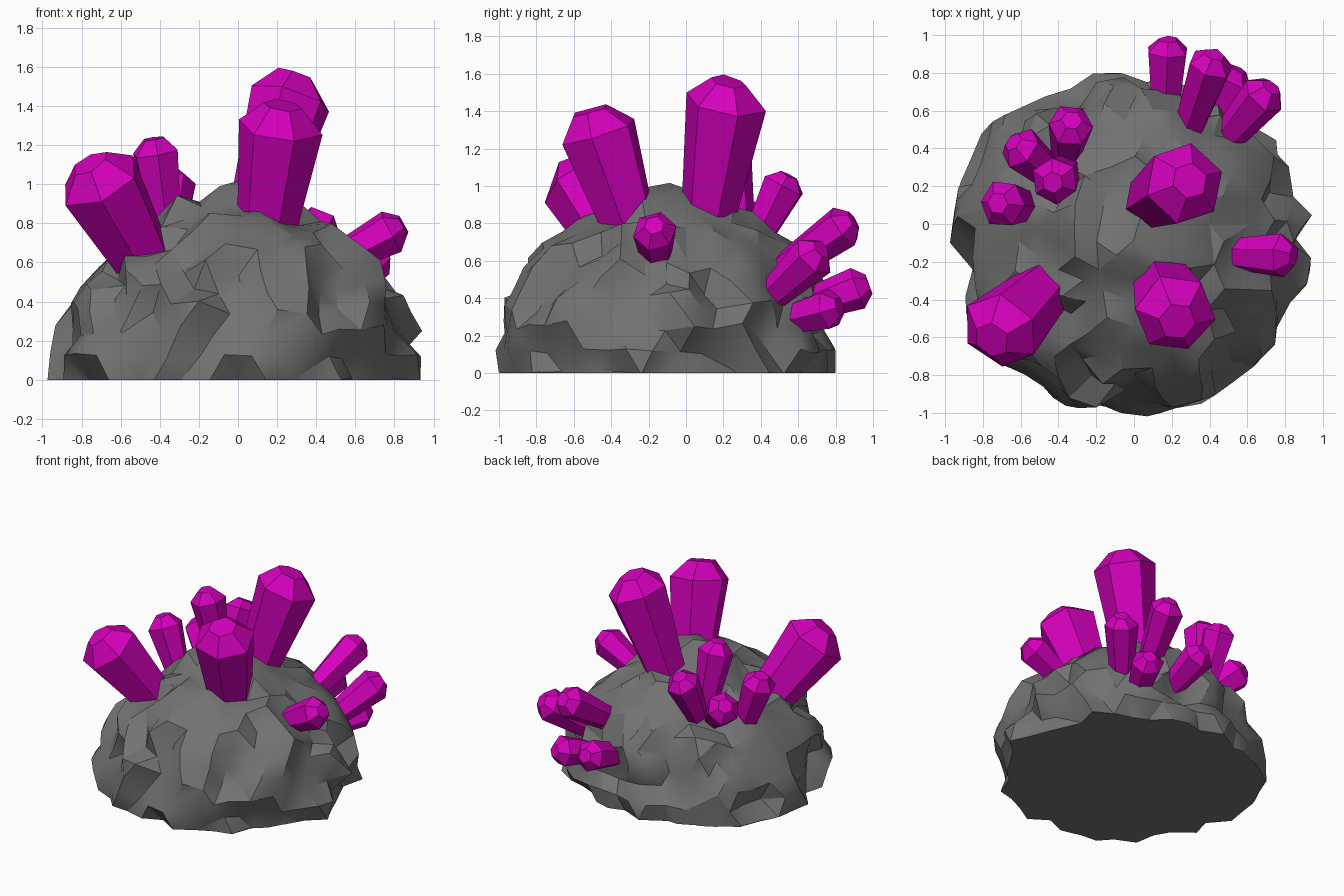
import bpy, bmesh, math, random
from mathutils import Vector, noise

random.seed(7)
if "Cube" in bpy.data.objects:
    bpy.data.objects.remove(bpy.data.objects["Cube"])


def material(name, rgb):
    m = bpy.data.materials.new(name)
    m.use_nodes = True
    color = (*rgb, 1)
    m.diffuse_color = color
    m.node_tree.nodes["Principled BSDF"].inputs["Base Color"].default_value = color
    return m


grey = material("stone grey", (0.17, 0.17, 0.17))
magenta = material("crystal magenta", (0.66, 0.0, 0.50))


def finish(bm, name, mat, angle):
    bmesh.ops.recalc_face_normals(bm, faces=bm.faces[:])
    mesh = bpy.data.meshes.new(name)
    bm.to_mesh(mesh)
    bm.free()
    mesh.materials.append(mat)
    obj = bpy.data.objects.new(name, mesh)
    bpy.context.collection.objects.link(obj)
    bpy.ops.object.select_all(action="DESELECT")
    obj.select_set(True)
    bpy.context.view_layer.objects.active = obj
    if angle:
        bpy.ops.object.shade_smooth_by_angle(angle=math.radians(angle))


# Rock: eight slopes from foot to crown, as distances from the centre of the base
SLOPES = [
    (.91, .97, .94, .95, .96, 1),
    (.88, .92, .93, .95, .96, 1),
    (.85, .90, .95, 1.0, 1.0, 1),
    (.97, .97, .96, .95, .99, 1),
    (.95, .95, .93, .92, 1.0, 1),
    (.95, .97, .95, .88, .95, 1),
    (.88, .91, .98, .97, .96, 1),
    (.91, .95, .97, .95, .92, 1),
]
CENTRE = Vector((0, -0.1, 0))


def mix(a, b, f):
    return a + (b - a) * f


def rock_radius(d):
    around = (math.atan2(d.y, d.x) / math.tau % 1) * len(SLOPES)
    i, f = int(around) % len(SLOPES), around % 1
    up = max(0, math.asin(d.z)) / (math.pi / 2) * 5
    j = min(int(up), 4)
    here, following = SLOPES[i], SLOPES[(i + 1) % len(SLOPES)]
    return mix(mix(here[j], here[j + 1], up - j), mix(following[j], following[j + 1], up - j), f)


def plate_offset(d):
    # every cell of the surface is raised or sunk as one chip
    nearest = noise.voronoi(d * 5)[1][0]
    return noise.cell(nearest * 37.0) * 0.07 - 0.035


bm = bmesh.new()
bmesh.ops.create_icosphere(bm, subdivisions=4, radius=1)
for v in bm.verts:
    d = v.co.normalized()
    d = (d + 0.03 * noise.noise_vector(d * 9)).normalized()
    v.co = CENTRE + d * (rock_radius(d) + plate_offset(d) + 0.03 * noise.noise(d * 4))
bmesh.ops.dissolve_limit(bm, angle_limit=math.radians(11), verts=bm.verts[:], edges=bm.edges[:])
bmesh.ops.triangulate(bm, faces=bm.faces[:])
bmesh.ops.bisect_plane(bm, geom=bm.verts[:] + bm.edges[:] + bm.faces[:],
                       plane_co=(0, 0, 0), plane_no=(0, 0, 1), clear_inner=True)
rim = [e for e in bm.edges if e.is_boundary]
bmesh.ops.holes_fill(bm, edges=rim, sides=0)
finish(bm, "rock", grey, 30)


# Crystals: six-sided shafts that widen upward and end in a bevelled cap
def crystal(name, base, tip, radius, turn=0.0):
    base, tip = Vector(base), Vector(tip)
    axis = (tip - base).normalized()
    rot = axis.to_track_quat("Z", "Y")
    length = (tip - base).length
    rings = [(-0.12, 0.66), (length - radius * 0.55, 1.0), (length, 0.46)]
    bm = bmesh.new()
    loops = []
    for h, scale in rings:
        loop = []
        for k in range(6):
            a = math.radians(turn) + k * math.tau / 6
            r = radius * scale * random.uniform(0.97, 1.05)
            z = h + random.uniform(-0.05, 0.05) * radius
            loop.append(bm.verts.new(base + rot @ Vector((r * math.cos(a), r * math.sin(a), z))))
        loops.append(loop)
    for low, high in zip(loops, loops[1:]):
        for k in range(6):
            n = (k + 1) % 6
            bm.faces.new((low[k], low[n], high[n], high[k]))
    bm.faces.new(loops[0][::-1])
    bm.faces.new(loops[-1])
    finish(bm, name, magenta, 0)


crystal("large_crystal_top", (.11, .13, .9), (.295, .23, 1.56), .215, 20)
crystal("large_crystal_front", (.15, -.31, .8), (.23, -.515, 1.4), .215, 30)
crystal("large_crystal_side", (-.5, -.36, .64), (-.755, -.615, 1.11), .22, 10)
crystal("small_crystal_right", (.6, -.16, .66), (.845, -.17, .79), .12, 15)
crystal("back_crystal_upper_outer", (.54, .51, .46), (.725, .725, .66), .12)
crystal("back_crystal_upper_inner", (.31, .57, .59), (.425, .895, .815), .12, 25)
crystal("back_crystal_lower_outer", (.43, .6, .3), (.545, .82, .355), .115, 10)
crystal("back_crystal_lower_inner", (.17, .67, .37), (.18, .975, .475), .115, 30)
crystal("left_crystal_back", (-.35, .42, .8), (-.33, .55, 1.06), .12, 5)
crystal("left_crystal_tall", (-.38, .27, .85), (-.43, .22, 1.23), .125, 20)
crystal("left_crystal_outer", (-.61, .1, .7), (-.72, .11, 1.0), .125, 30)
crystal("left_crystal_low", (-.47, .29, .7), (-.64, .435, .87), .12, 15)
